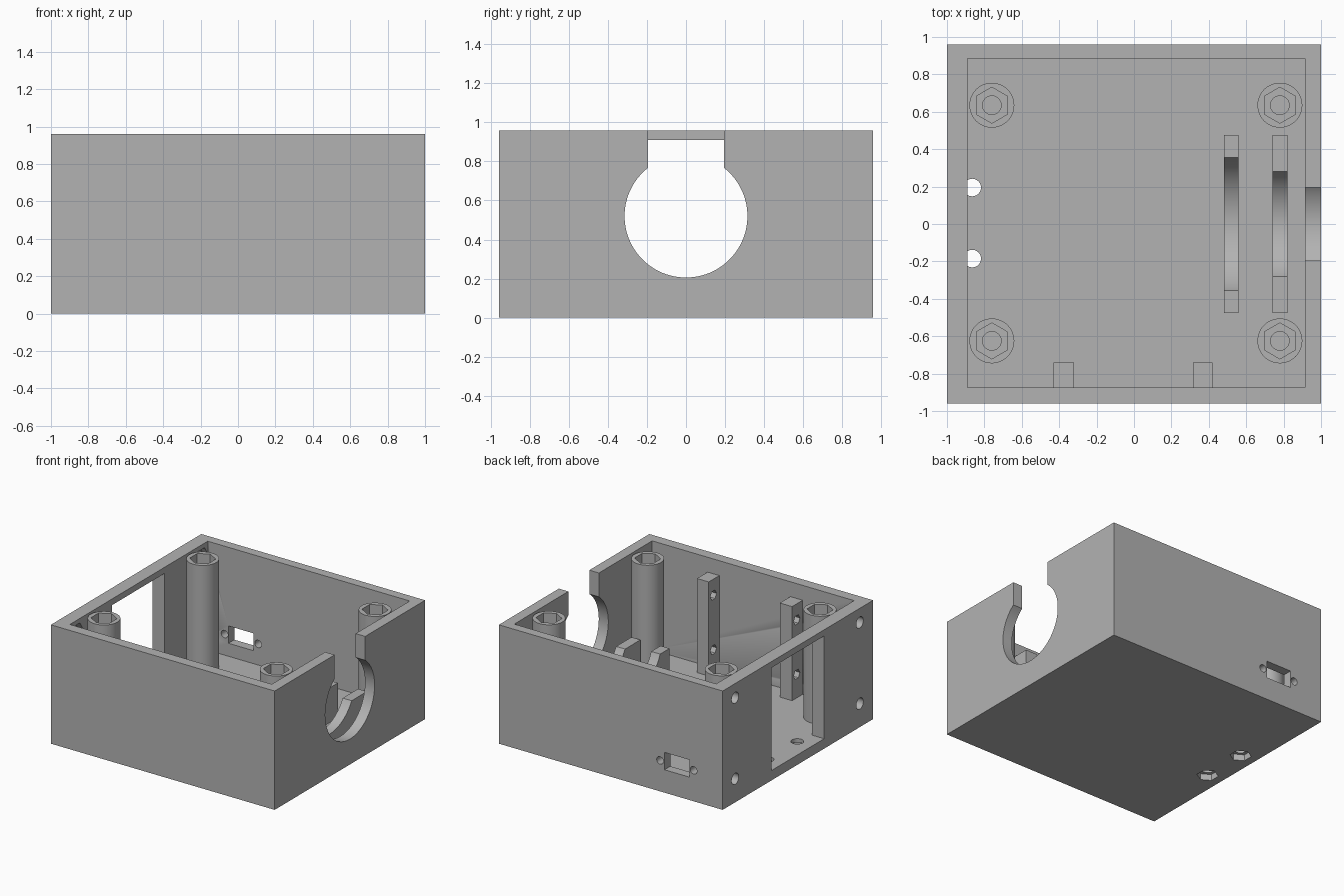
import bpy, bmesh, math
from mathutils import Matrix, Vector

if "Cube" in bpy.data.objects:
    bpy.data.objects.remove(bpy.data.objects["Cube"])

grey = bpy.data.materials.new("plain grey")
grey.diffuse_color = (0.45, 0.45, 0.45, 1)
grey.use_nodes = True
grey.node_tree.nodes["Principled BSDF"].inputs["Base Color"].default_value = grey.diffuse_color


def finish(name, bm):
    bmesh.ops.recalc_face_normals(bm, faces=bm.faces)
    me = bpy.data.meshes.new(name)
    bm.to_mesh(me)
    bm.free()
    me.materials.append(grey)
    ob = bpy.data.objects.new(name, me)
    bpy.context.collection.objects.link(ob)
    return ob


def box(name, x0, x1, y0, y1, z0, z1):
    bm = bmesh.new()
    bmesh.ops.create_cube(bm, size=1)
    for v in bm.verts:
        v.co = Vector(((x0 + x1) / 2 + v.co.x * (x1 - x0),
                       (y0 + y1) / 2 + v.co.y * (y1 - y0),
                       (z0 + z1) / 2 + v.co.z * (z1 - z0)))
    return finish(name, bm)


def rod(name, axis, start, length, r, sides=48):
    """Prism from start along +axis; six-sided ones have a corner on y (or z)."""
    bm = bmesh.new()
    rot = {'X': Matrix.Rotation(math.pi / 2, 4, 'Y'),
           'Y': Matrix.Rotation(-math.pi / 2, 4, 'X'),
           'Z': Matrix.Identity(4)}[axis]
    shift = Matrix.Translation((0, 0, length / 2))
    bmesh.ops.create_cone(bm, cap_ends=True, segments=sides, radius1=r, radius2=r,
                          depth=length, matrix=Matrix.Translation(start) @ rot @ shift)
    return finish(name, bm)


def cut(ob, cutters):
    for c in cutters:
        m = ob.modifiers.new("cut", 'BOOLEAN')
        m.operation, m.solver, m.object = 'DIFFERENCE', 'EXACT', c
    dg = bpy.context.evaluated_depsgraph_get()
    me = bpy.data.meshes.new_from_object(ob.evaluated_get(dg))
    ob.modifiers.clear()
    ob.data = me
    for c in cutters:
        bpy.data.objects.remove(c)
    return ob


def smooth(ob):
    bpy.ops.object.select_all(action='DESELECT')
    ob.select_set(True)
    bpy.context.view_layer.objects.active = ob
    bpy.ops.object.shade_smooth_by_angle(angle=math.radians(30))


FLOOR, TOP, AXIS_Z = 0.08, 0.96, 0.52

# open case with its cavity, side window, round port and connector opening
case = box("case", -1, 1, -0.96, 0.96, 0, TOP)
cuts = [
    box("cavity", -0.89, 0.915, -0.875, 0.885, FLOOR, 1.2),
    box("window", -1.1, -0.85, -0.335, 0.335, FLOOR, 0.91),
    rod("port", 'X', (0.87, 0, AXIS_Z), 0.3, 0.315, 96),
    box("port_slot", 0.87, 1.17, -0.195, 0.195, AXIS_Z, 1.2),
    box("connector", -0.705, -0.48, 0.8, 1.1, 0.185, 0.325),
]
# small connector screw holes
for x in (-0.74, -0.44):
    cuts.append(rod("hole", 'Y', (x, 0.8, 0.25), 0.3, 0.03, 24))
# side wall screw holes with nut pockets inside
for y in (-0.79, 0.80):
    for z in (0.19, 0.845):
        cuts.append(rod("hole", 'X', (-1.1, y, z), 0.25, 0.045, 32))
        cuts.append(rod("pocket", 'X', (-0.94, y, z), 0.06, 0.09, 6))
# floor screw holes with nut pockets below
for y in (-0.185, 0.195):
    cuts.append(rod("hole", 'Z', (-0.865, y, -0.1), 0.25, 0.047, 32))
    cuts.append(rod("pocket", 'Z', (-0.865, y, -0.1), 0.15, 0.08, 6))
smooth(cut(case, cuts))

# corner posts with nut pockets and screw bores
for x in (-0.76, 0.78):
    for y in (-0.625, 0.635):
        post = rod("post", 'Z', (x, y, FLOOR), 0.95 - FLOOR, 0.12)
        smooth(cut(post, [rod("pocket", 'Z', (x, y, 0.87), 0.2, 0.096, 6),
                          rod("bore", 'Z', (x, y, 0.4), 0.6, 0.05, 32)]))

# cradle ribs with a round seat
for name, x0, x1, r in (("inner_cradle", 0.48, 0.56, 0.39), ("outer_cradle", 0.74, 0.82, 0.322)):
    rib = box(name, x0, x1, -0.475, 0.475, FLOOR, 0.36)
    smooth(cut(rib, [rod("seat", 'X', (x0 - 0.1, 0, AXIS_Z), 0.3, r, 96)]))

# board brackets on the front wall, each with two side sockets
for x0, x1 in ((-0.43, -0.32), (0.315, 0.42)):
    bracket = box("bracket", x0, x1, -0.875, -0.74, FLOOR, 0.84)
    cut(bracket, [rod("socket", 'X', (x0 - 0.05, -0.80, z), 0.12, 0.04, 6)
                  for z in (0.27, 0.71)])
